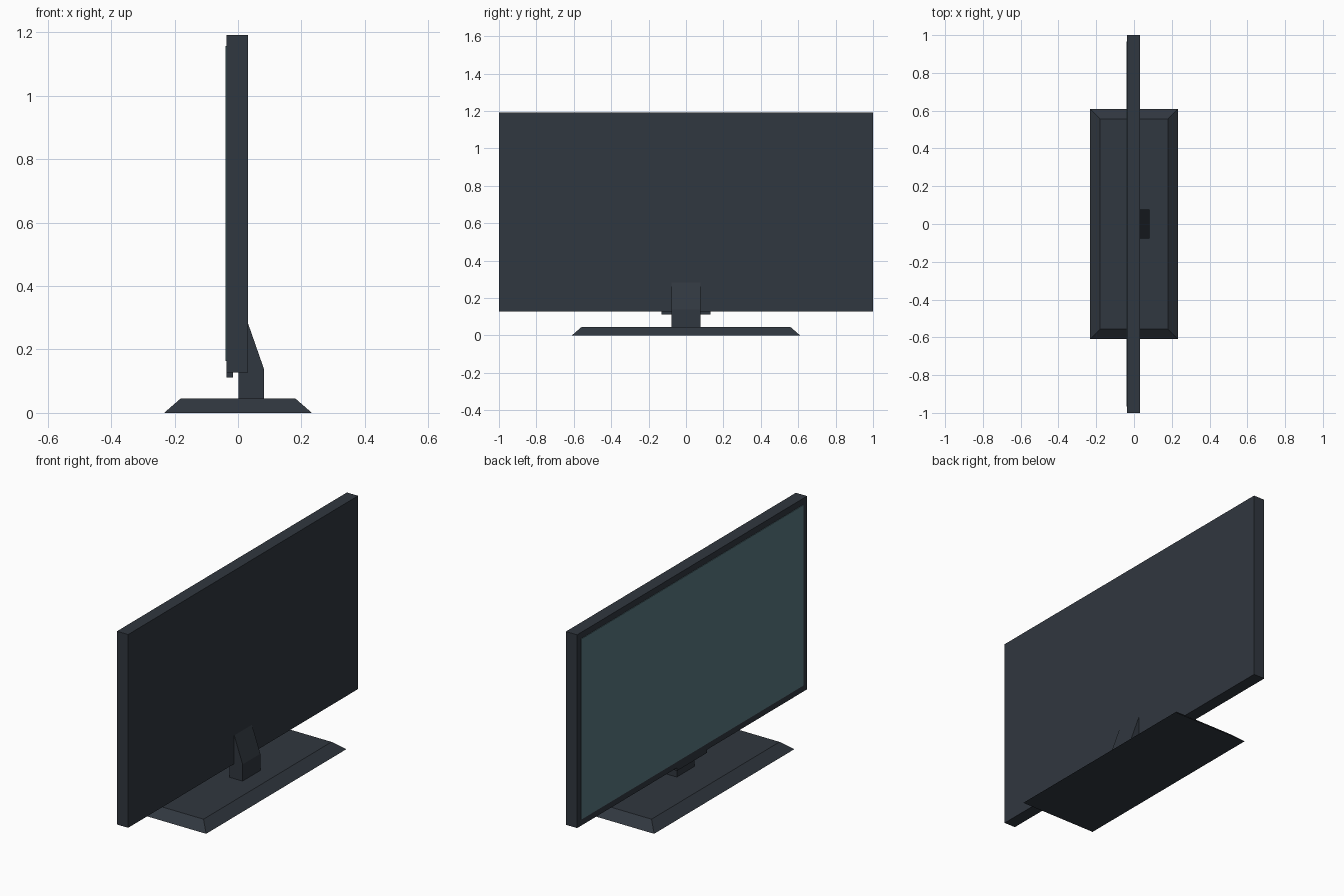
import bpy, bmesh

if "Cube" in bpy.data.objects:
    bpy.data.objects.remove(bpy.data.objects["Cube"])


def material(name, color):
    m = bpy.data.materials.new(name)
    m.diffuse_color = (*color, 1)
    m.use_nodes = True
    m.node_tree.nodes["Principled BSDF"].inputs["Base Color"].default_value = m.diffuse_color
    return m


def finish(name, bm, mat):
    bmesh.ops.recalc_face_normals(bm, faces=bm.faces)
    mesh = bpy.data.meshes.new(name)
    bm.to_mesh(mesh)
    bm.free()
    mesh.materials.append(mat)
    ob = bpy.data.objects.new(name, mesh)
    bpy.context.collection.objects.link(ob)
    return ob


def box(name, x, y, z, mat, top_inset=0):
    """Box from (min, max) ranges; top_inset pulls the top face inwards."""
    bm = bmesh.new()
    bmesh.ops.create_cube(bm, size=1)
    for v in bm.verts:
        top = v.co.z > 0
        inset = top_inset if top else 0
        v.co = (x[1] - inset if v.co.x > 0 else x[0] + inset,
                y[1] - inset if v.co.y > 0 else y[0] + inset,
                z[1] if top else z[0])
    return finish(name, bm, mat)


def extrude_y(name, profile, half, mat):
    """Extrude an XZ profile symmetrically along y."""
    bm = bmesh.new()
    face = bm.faces.new([bm.verts.new((x, -half, z)) for x, z in profile])
    geom = bmesh.ops.extrude_face_region(bm, geom=[face])["geom"]
    verts = [g for g in geom if isinstance(g, bmesh.types.BMVert)]
    bmesh.ops.translate(bm, verts=verts, vec=(0, 2 * half, 0))
    return finish(name, bm, mat)


casing = material("dark_casing", (0.03, 0.038, 0.05))
glass = material("screen_glass", (0.10, 0.19, 0.22))

# Panel housing, with the screen just proud of its -x side
box("panel_housing", (-0.037, 0.031), (-1, 1), (0.128, 1.192), casing)
box("screen", (-0.040, -0.030), (-0.965, 0.965), (0.163, 1.157), glass)

# Small lip under the screen
box("lower_lip", (-0.037, -0.016), (-0.13, 0.13), (0.111, 0.135), casing)

# Neck with sloping back
extrude_y("stand_neck", [(0.002, 0.04), (0.082, 0.04), (0.082, 0.138),
                         (0.031, 0.284), (0.002, 0.284)], 0.077, casing)

# Bevelled foot
box("stand_base", (-0.233, 0.233), (-0.61, 0.61), (0, 0.046), casing, 0.053)
